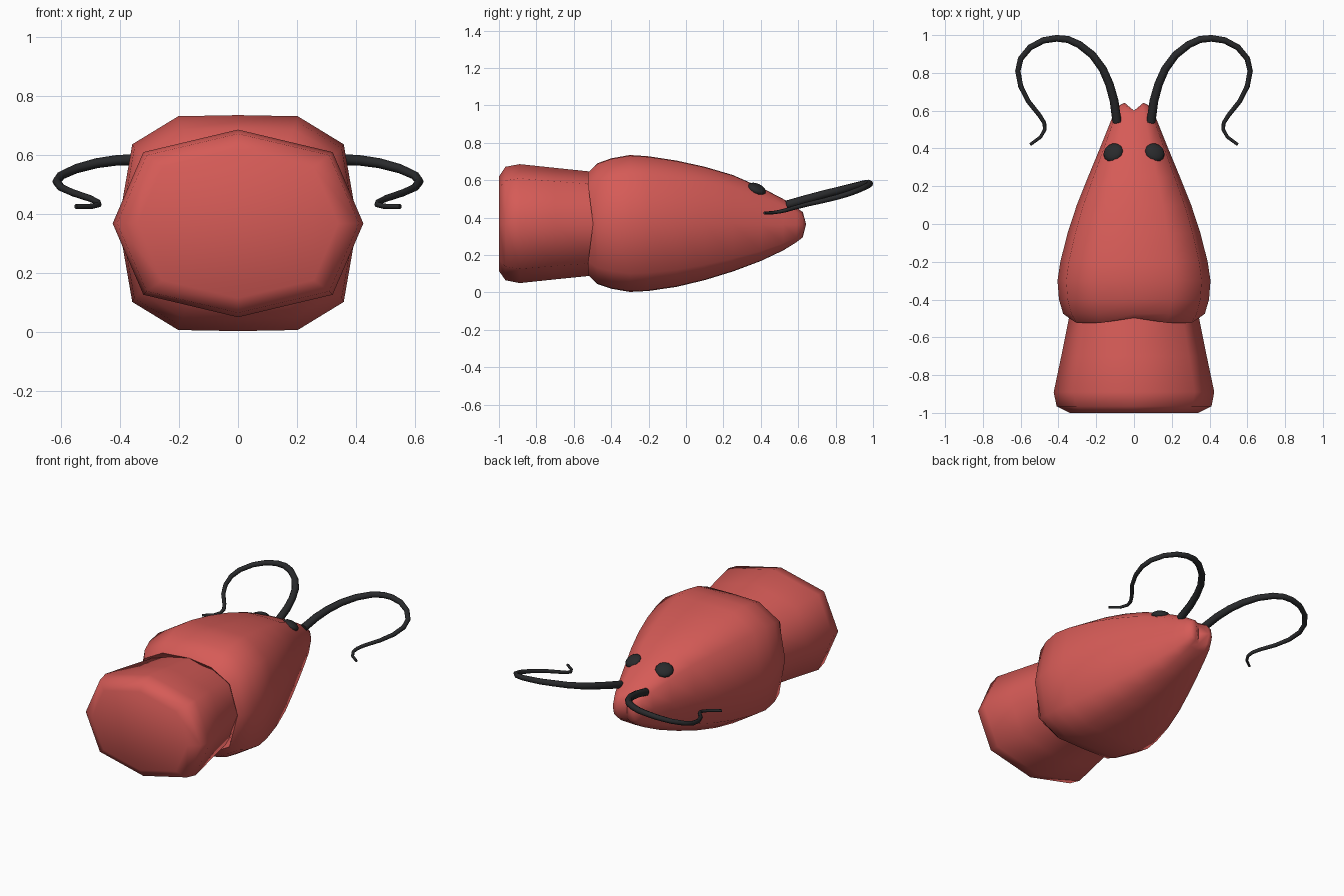
import bpy, bmesh, math
from mathutils import Vector, Matrix

if "Cube" in bpy.data.objects:
    bpy.data.objects.remove(bpy.data.objects["Cube"])


def material(name, rgb):
    m = bpy.data.materials.new(name)
    m.diffuse_color = (*rgb, 1)
    m.use_nodes = True
    m.node_tree.nodes["Principled BSDF"].inputs["Base Color"].default_value = m.diffuse_color
    return m


RED = material("coral red", (0.67, 0.105, 0.095))
BLACK = material("soft black", (0.022, 0.023, 0.025))


def finish(bm, name, mat, angle):
    bmesh.ops.recalc_face_normals(bm, faces=bm.faces[:])
    me = bpy.data.meshes.new(name)
    bm.to_mesh(me)
    bm.free()
    ob = bpy.data.objects.new(name, me)
    bpy.context.collection.objects.link(ob)
    me.materials.append(mat)
    bpy.ops.object.select_all(action='DESELECT')
    ob.select_set(True)
    bpy.context.view_layer.objects.active = ob
    bpy.ops.object.shade_smooth_by_angle(angle=math.radians(angle))
    return ob


def loft(bm, section, stations):
    """Rings of (y, half width, z low, z high) joined by quads."""
    rings = []
    for y, w, lo, hi in stations:
        c, h = (lo + hi) / 2, (hi - lo) / 2
        rings.append([bm.verts.new((w * u, y, c + h * v)) for u, v in section])
    n = len(section)
    for a, b in zip(rings, rings[1:]):
        for i in range(n):
            j = (i + 1) % n
            bm.faces.new((a[i], a[j], b[j], b[i]))
    return rings


# head: boxy rounded section tapering to a snout
half = [(0, 1), (0.5, 0.99), (0.885, 0.73), (1, 0), (0.885, -0.73), (0.5, -0.99)]
section = half + [(-u, -v) for u, v in half]
bm = bmesh.new()
rings = loft(bm, section, [
    (-0.47, 0.30, 0.13, 0.60),
    (-0.505, 0.345, 0.09, 0.645), (-0.475, 0.375, 0.045, 0.69),
    (-0.40, 0.397, 0.02, 0.717), (-0.30, 0.405, 0.003, 0.735),
    (-0.20, 0.39, 0.008, 0.728), (-0.05, 0.352, 0.03, 0.705),
    (0.10, 0.303, 0.066, 0.672), (0.25, 0.243, 0.112, 0.628),
    (0.40, 0.181, 0.168, 0.562), (0.52, 0.133, 0.225, 0.500),
    (0.59, 0.105, 0.267, 0.455), (0.625, 0.085, 0.295, 0.43)])
bm.faces.new(rings[0])
# scalloped back rim
for v, (u, k) in zip(rings[1], section):
    if abs(u) in (0.5, 0.885):
        v.co.y -= 0.018
    else:
        v.co.y += 0.008
# snout split into two lobes by a central groove
tip = rings[-1]
tip[0].co.y = tip[6].co.y = 0.60
rings[-2][0].co.y = rings[-2][6].co.y = 0.575
mid = bm.verts.new((0, 0.60, 0.365))
for s, loop in ((1, tip[0:7]), (-1, tip[6:] + tip[:1])):
    lobe = bm.verts.new((s * 0.05, 0.642, 0.365))
    loop = loop + [mid]
    for i in range(len(loop)):
        bm.faces.new((loop[i], loop[(i + 1) % len(loop)], lobe))
finish(bm, "head", RED, 70)

# neck: octagonal flared segment with a bevelled end
octagon = [(0, 1), (0.755, 0.76), (1, 0), (0.755, -0.76),
           (0, -1), (-0.755, -0.76), (-1, 0), (-0.755, 0.76)]
bm = bmesh.new()
rings = loft(bm, octagon, [
    (-1.0, 0.34, 0.115, 0.62), (-0.965, 0.41, 0.065, 0.672),
    (-0.89, 0.425, 0.05, 0.686), (-0.70, 0.385, 0.07, 0.666),
    (-0.45, 0.335, 0.095, 0.64)])
bm.faces.new(rings[0])
bm.faces.new(rings[-1])
finish(bm, "neck", RED, 70)

# antennae: tapered tubes that curl outward and back
path = [(0.09, 0.54, 0.468), (0.105, 0.65, 0.50), (0.13, 0.74, 0.525),
        (0.165, 0.82, 0.545), (0.22, 0.895, 0.565), (0.29, 0.95, 0.58),
        (0.35, 0.977, 0.584), (0.41, 0.983, 0.582), (0.48, 0.972, 0.572),
        (0.55, 0.935, 0.553), (0.60, 0.875, 0.53), (0.615, 0.81, 0.51),
        (0.60, 0.73, 0.49), (0.56, 0.65, 0.472), (0.50, 0.575, 0.452),
        (0.475, 0.535, 0.44), (0.472, 0.50, 0.432), (0.495, 0.46, 0.426),
        (0.55, 0.42, 0.425)]


def tube(name, pts, r0, r1, sides=8):
    bm = bmesh.new()
    pts = [Vector(p) for p in pts]
    rings = []
    for i, p in enumerate(pts):
        d = (pts[min(i + 1, len(pts) - 1)] - pts[max(i - 1, 0)]).normalized()
        a = d.cross(Vector((0, 0, 1))).normalized()
        b = a.cross(d)
        r = r0 + (r1 - r0) * i / (len(pts) - 1)
        rings.append([bm.verts.new(p + r * (a * math.cos(t) + b * math.sin(t)))
                      for t in (2 * math.pi * k / sides for k in range(sides))])
    for p, q in zip(rings, rings[1:]):
        for k in range(sides):
            m = (k + 1) % sides
            bm.faces.new((p[k], p[m], q[m], q[k]))
    bm.faces.new(rings[0])
    bm.faces.new(rings[-1])
    finish(bm, name, BLACK, 60)


for s, side in ((1, "right"), (-1, "left")):
    tube(side + "_antenna", [(s * x, y, z) for x, y, z in path], 0.024, 0.008)

    # eyes: flattened balls lying on the slope of the head
    bm = bmesh.new()
    bmesh.ops.create_uvsphere(bm, u_segments=12, v_segments=8, radius=1)
    normal = Vector((s * 0.3, 0.42, 0.9))
    turn = normal.to_track_quat('Z', 'Y').to_matrix().to_4x4()
    bm.transform(Matrix.Translation((s * 0.11, 0.378, 0.553)) @ turn
                 @ Matrix.Diagonal((0.055, 0.052, 0.026, 1)))
    finish(bm, side + "_eye", BLACK, 60)
